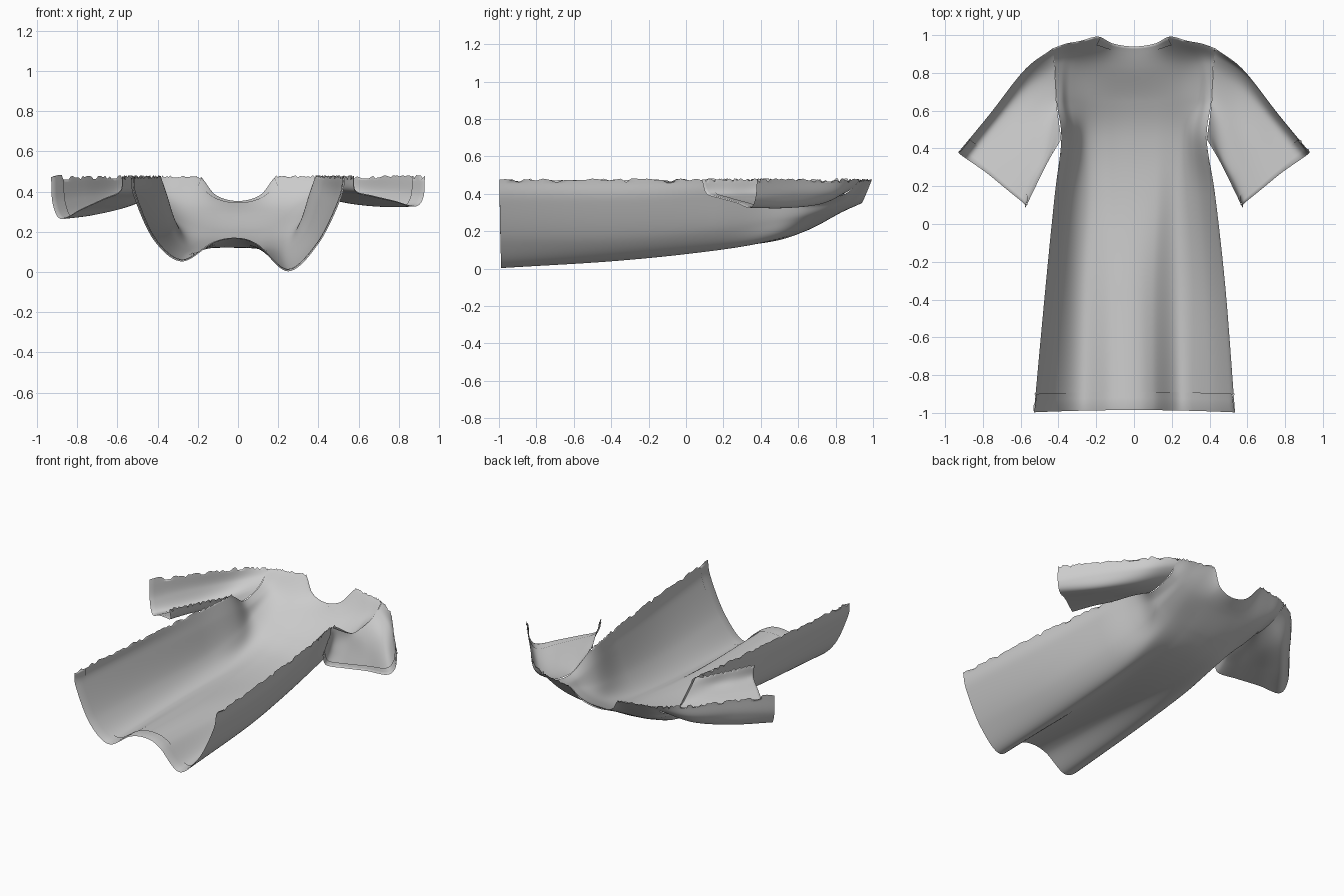
import bpy, random
from mathutils import Vector

if "Cube" in bpy.data.objects:
    bpy.data.objects.remove(bpy.data.objects["Cube"])

random.seed(4)
RIM = 0.475


def spline(pts, t):
    # Catmull-Rom through a row of points, t in 0..1
    n = len(pts) - 1
    f = min(t, 0.999999) * n
    i = int(f)
    u = f - i
    b, c = pts[i], pts[i + 1]
    a = pts[i - 1] if i > 0 else b * 2 - c
    d = pts[i + 2] if i + 2 <= n else c * 2 - b
    return 0.5 * (2 * b + (c - a) * u + (2 * a - 5 * b + 4 * c - d) * u * u
                  + (3 * b - a - 3 * c + d) * u ** 3)


def loft(rows, nu, nv):
    # dense grid of points through the control rows
    cols = [[spline(r, i / nu) for r in rows] for i in range(nu + 1)]
    return [[spline(c, j / nv) for c in cols] for j in range(nv + 1)]


def make(name, grid):
    w = len(grid[0])
    verts = [p for row in grid for p in row]
    faces = [(j * w + i, j * w + i + 1, (j + 1) * w + i + 1, (j + 1) * w + i)
             for j in range(len(grid) - 1) for i in range(w - 1)]
    me = bpy.data.meshes.new(name)
    me.from_pydata(verts, [], faces)
    ob = bpy.data.objects.new(name, me)
    bpy.context.collection.objects.link(ob)
    me.shade_smooth()
    return ob


def ragged(grid):
    # torn upper edge
    for row in grid:
        for p in (row[0], row[-1]):
            if p.z > RIM - 0.015:
                p.z = RIM + random.choice((-0.016, -0.004, 0, 0.003, 0.006))


def band(name, grid, flip=1, d=0.006):
    # folded-over strip lying just inside the cloth
    out = []
    for j, row in enumerate(grid):
        new = []
        for i, p in enumerate(row):
            du = row[min(i + 1, len(row) - 1)] - row[max(i - 1, 0)]
            dv = grid[min(j + 1, len(grid) - 1)][i] - grid[max(j - 1, 0)][i]
            n = du.cross(dv)
            n = n.normalized() if n.length > 1e-9 else Vector((0, 0, 1))
            new.append(p + n * d * flip * (0 if j == 0 else 1))
        out.append(new)
    make(name, out)


# Body: cross-sections from hem to chest
hem = [(-.53, .475), (-.52, .38), (-.42, .16), (-.28, .052), (-.12, .145), (0, .165),
       (.1, .13), (.25, .003), (.4, .14), (.51, .36), (.535, .475)]
skirt = [(-.47, .475), (-.455, .38), (-.38, .18), (-.27, .085), (-.12, .13), (0, .14),
         (.1, .115), (.24, .043), (.375, .15), (.47, .36), (.485, .475)]
waist = [(-.42, .475), (-.395, .38), (-.34, .2), (-.25, .115), (-.12, .12), (0, .12),
         (.12, .115), (.24, .10), (.34, .2), (.41, .38), (.43, .475)]
rows = [[Vector((x, -.985 - .012 * (x / .53) ** 2, z)) for x, z in hem],
        [Vector((x, -.35, z)) for x, z in skirt],
        [Vector((x, .15, z)) for x, z in waist]]
# symmetric upper sections, outer edge to centre: armpit, armhole, shoulder, neckline
upper = [
    [(.385, .45, .475), (.355, .45, .39), (.31, .45, .25), (.25, .45, .16), (.12, .45, .145), (0, .45, .143)],
    [(.41, .65, .365), (.38, .65, .335), (.34, .65, .28), (.25, .65, .23), (.12, .65, .21), (0, .65, .205)],
    [(.42, .84, .395), (.38, .85, .375), (.33, .85, .35), (.25, .85, .33), (.12, .84, .31), (0, .83, .30)],
    [(.43, .93, .475), (.36, .955, .475), (.28, .97, .475), (.19, .992, .475), (.11, .955, .38), (0, .94, .35)],
]
for r in upper:
    left = [Vector((-x, y, z)) for x, y, z in r]
    right = [Vector(p) for p in r[:-1]][::-1]
    rows.append(left + right)
body = loft(rows, 100, 120)
ragged(body)
for i, p in enumerate(body[-1]):
    if p.z > .462:
        p.z = min(p.z, RIM) + random.uniform(-.01, .005)
make("shirt_body", body)
band("bottom_hem", body[:4])
band("collar_band", [row[31:70] for row in body[::-1][:7]], -1)

# Sleeves: armhole to cuff, inner edge to outer edge
sleeve = [
    [(.385, .45, .475), (.395, .52, .43), (.41, .63, .37), (.415, .73, .37),
     (.42, .82, .39), (.425, .89, .43), (.43, .93, .475)],
    [(.455, .33, .475), (.46, .37, .41), (.50, .48, .375), (.54, .60, .345),
     (.57, .72, .345), (.585, .79, .40), (.58, .815, .475)],
    [(.52, .2, .475), (.53, .24, .405), (.59, .32, .375), (.67, .43, .345),
     (.73, .54, .325), (.76, .575, .39), (.765, .58, .475)],
    [(.575, .085, .475), (.585, .11, .40), (.67, .18, .375), (.78, .27, .35),
     (.88, .34, .325), (.922, .37, .37), (.93, .38, .475)],
]
sag = (0, 0, .015, .04, .062, .03, 0)
for side, s in (("left", -1), ("right", 1)):
    ctrl = []
    for j, r in enumerate(sleeve):
        k = j / 3 if s < 0 else 0
        ctrl.append([Vector((s * x, y, z - k * sag[i])) for i, (x, y, z) in enumerate(r)])
    g = loft(ctrl, 50, 50)
    ragged(g)
    make(side + "_sleeve", g)
    band(side + "_cuff", g[::-1][:7], s)
